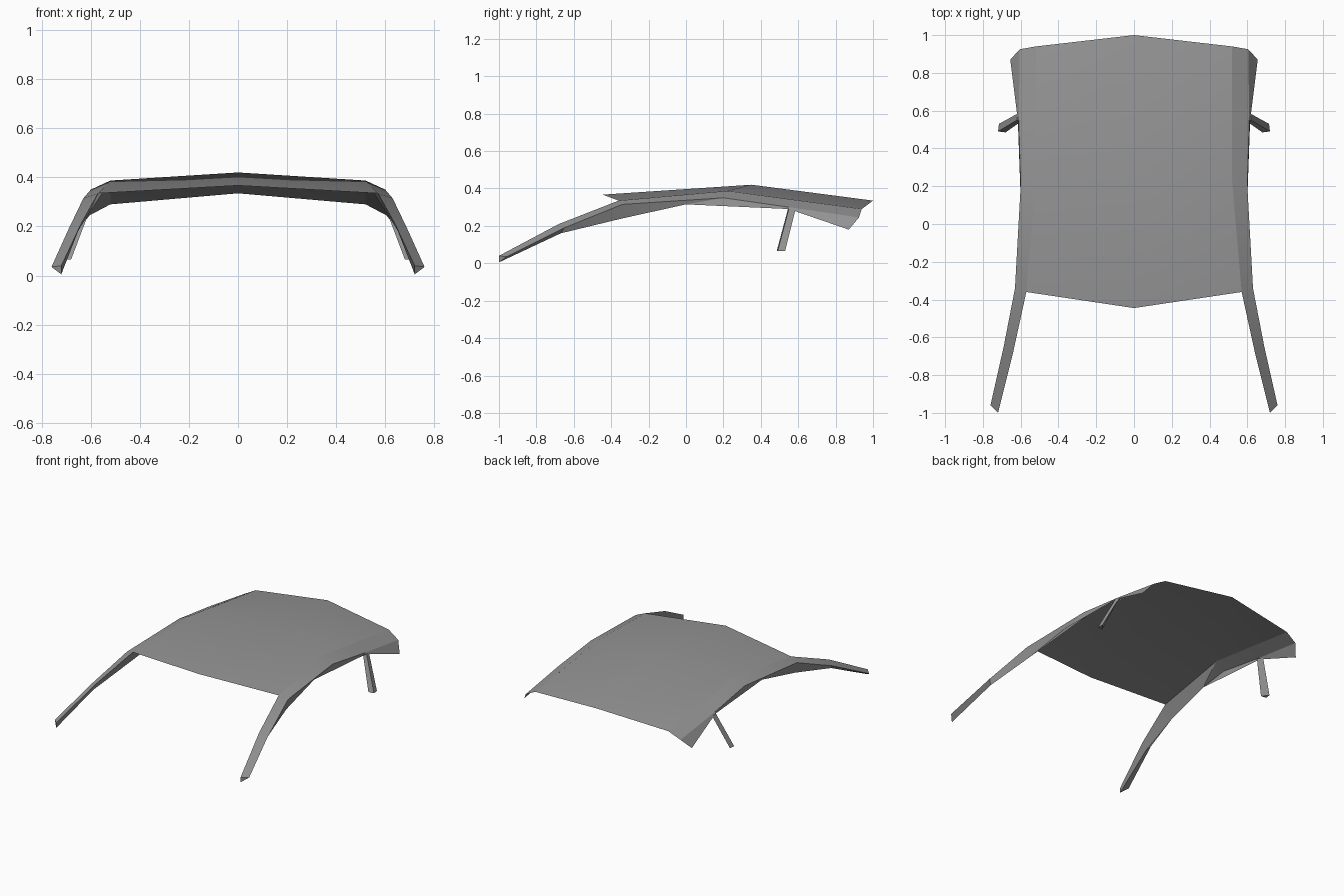
import bpy
import bmesh

cube = bpy.data.objects.get("Cube")
if cube:
    bpy.data.objects.remove(cube, do_unlink=True)

# Single painted metal colour
metal = bpy.data.materials.new("grey_metal")
metal.use_nodes = True
colour = (0.3, 0.3, 0.3, 1)
metal.diffuse_color = colour
bsdf = metal.node_tree.nodes["Principled BSDF"]
bsdf.inputs["Base Color"].default_value = colour
bsdf.inputs["Roughness"].default_value = 0.7


def loft(name, rails, strips, capped=()):
    """Join pairs of rails with quads over a span of stations, then mirror."""
    bm = bmesh.new()
    rows = [[bm.verts.new(p) for p in rail] for rail in rails]
    for a, b, last in strips:
        for i in range(last):
            bm.faces.new((rows[a][i], rows[b][i], rows[b][i + 1], rows[a][i + 1]))
    for station in capped:
        bm.faces.new([row[station] for row in rows])
    bmesh.ops.recalc_face_normals(bm, faces=bm.faces)
    mesh = bpy.data.meshes.new(name)
    bm.to_mesh(mesh)
    bm.free()
    obj = bpy.data.objects.new(name, mesh)
    bpy.context.collection.objects.link(obj)
    mesh.materials.append(metal)
    mirror = obj.modifiers.new("mirror", "MIRROR")
    mirror.use_clip = True
    bpy.ops.object.select_all(action="DESELECT")
    obj.select_set(True)
    bpy.context.view_layer.objects.active = obj
    bpy.ops.object.shade_smooth_by_angle(angle=0.45)
    return obj


# Roof skin, from the centre line out to the edge
centre = [(0, -0.445, 0.367), (0, 0.35, 0.42), (0, 1, 0.335)]
edge = [(0.57, -0.36, 0.335), (0.52, 0.22, 0.387), (0.52, 0.94, 0.29)]
roof = loft("roof_panel", [edge, centre], [(0, 1, 2)])
# Make the skin face upward
if roof.data.polygons[0].normal.z < 0:
    roof.data.flip_normals()

# Front pillar running on into the side rail and rear corner
inner = [(0.72, -1, 0.04), (0.64, -0.68, 0.21), edge[0], edge[1],
         (0.52, 0.55, 0.343), edge[2]]
outer = [(0.76, -0.96, 0.035), (0.69, -0.65, 0.19), (0.63, -0.34, 0.315),
         (0.6, 0.2, 0.35), (0.61, 0.55, 0.3), (0.605, 0.925, 0.245)]
lower = [(0.72, -1, 0.005), (0.665, -0.67, 0.16), (0.615, -0.34, 0.24),
         (0.595, 0, 0.315), (0.615, 0.55, 0.29), (0.655, 0.87, 0.18)]
loft("pillar_and_rail", [inner, outer, lower],
     [(0, 1, 5), (1, 2, 5), (2, 0, 3)], capped=(0,))

# Short three-sided middle pillar
foot = [(0.68, 0.485, 0.065), (0.72, 0.49, 0.065), (0.715, 0.53, 0.065)]
head = [(0.595, 0.545, 0.29), (0.62, 0.55, 0.29), (0.615, 0.585, 0.285)]
loft("middle_pillar", [list(pair) for pair in zip(foot, head)],
     [(0, 1, 1), (1, 2, 1), (2, 0, 1)], capped=(0, 1))
